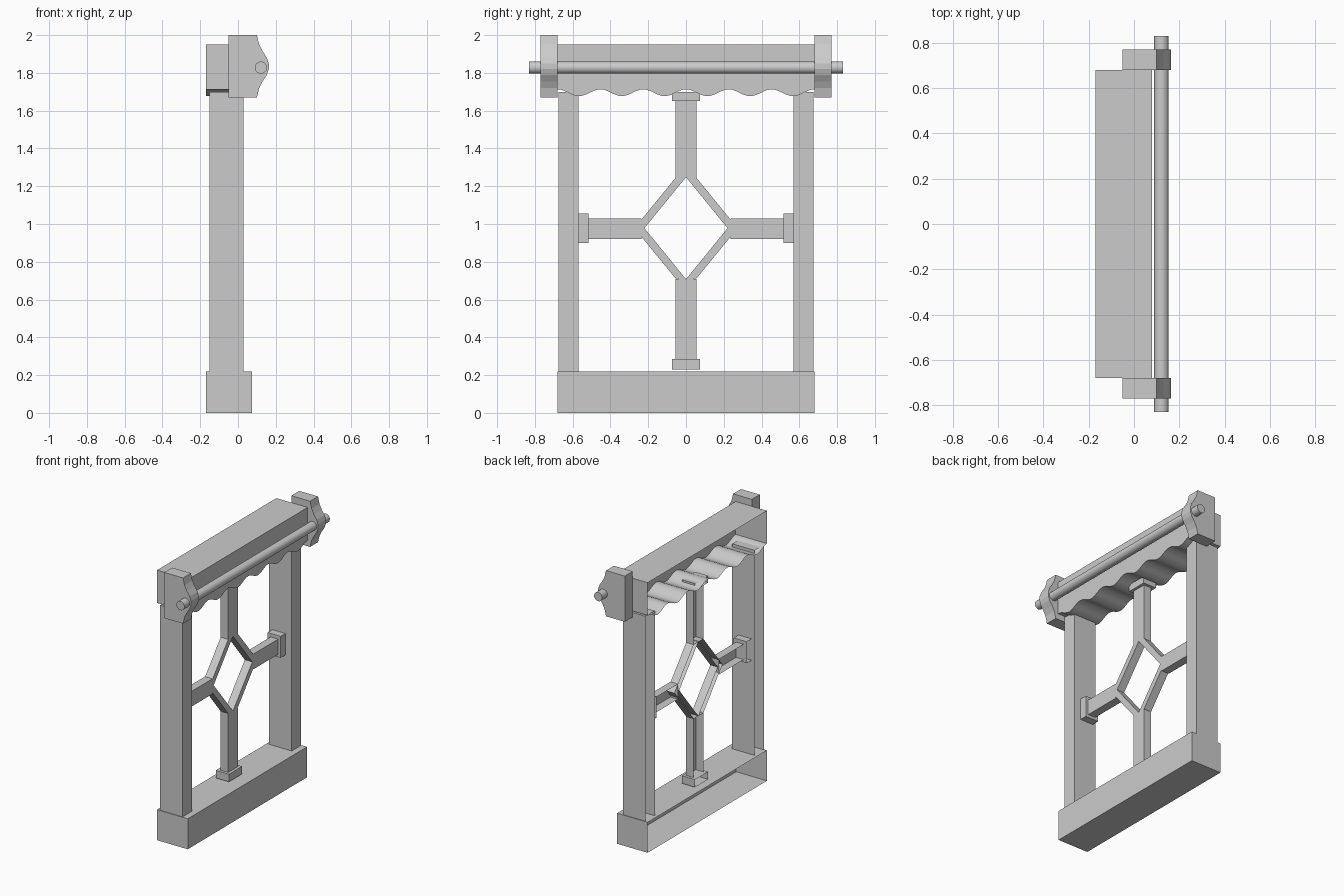
import bpy, bmesh, math

if "Cube" in bpy.data.objects:
    bpy.data.objects.remove(bpy.data.objects["Cube"])


def extrude(name, profiles, lo, hi, axis='X', back=False, skip=(), smooth=False):
    """Extrude profiles along an axis; (y, z) profiles for X, (x, z) for Y.
    Without 'back' the shell stays open on its low side."""
    bm = bmesh.new()
    for pts in profiles:
        n = len(pts)
        walls = [(i, (i + 1) % n) for i in range(n) if i not in skip]

        def place(p, d):
            return (d, p[0], p[1]) if axis == 'X' else (p[0], d, p[1])
        a = [bm.verts.new(place(p, lo)) for p in pts]
        b = [bm.verts.new(place(p, hi)) for p in pts]
        area = sum(pts[i][0] * pts[(i + 1) % n][1] - pts[(i + 1) % n][0] * pts[i][1]
                   for i in range(n))
        faces = [bm.faces.new(b)]
        if back:
            faces.append(bm.faces.new(a[::-1]))
        faces += [bm.faces.new((a[i], a[j], b[j], b[i])) for i, j in walls]
        if (area > 0) != (axis == 'X'):
            bmesh.ops.reverse_faces(bm, faces=faces)
    me = bpy.data.meshes.new(name)
    bm.to_mesh(me)
    bm.free()
    ob = bpy.data.objects.new(name, me)
    bpy.context.collection.objects.link(ob)
    if smooth:
        shade(ob)
    return ob


def shade(ob):
    bpy.ops.object.select_all(action='DESELECT')
    ob.select_set(True)
    bpy.context.view_layer.objects.active = ob
    bpy.ops.object.shade_smooth_by_angle(angle=math.radians(35))


def rect(y0, y1, z0, z1):
    y0, y1 = min(y0, y1), max(y0, y1)
    return [(y0, z0), (y1, z0), (y1, z1), (y0, z1)]


# Sill with an open back
extrude("sill", [rect(-0.68, 0.68, 0, 0.22)], -0.17, 0.075)

# Header with a scalloped underside
N = 72
wave = []
for i in range(N + 1):
    t = i / N
    wave.append((-0.68 + 1.36 * t, 1.695 + 0.018 * math.cos(12 * math.pi * t)))
extrude("header", [wave + [(0.68, 1.95), (-0.68, 1.95)]], -0.17, 0.08, smooth=True)

# Mirrored parts: posts, side bars with collars, curtain rod brackets
bracket = [(-0.05, 1.67), (0.10, 1.67), (0.112, 1.72), (0.13, 1.755), (0.153, 1.79),
           (0.163, 1.82), (0.163, 1.85), (0.153, 1.88), (0.13, 1.915), (0.112, 1.95),
           (0.10, 2.0), (-0.05, 2.0)]
for s, side in ((-1, "left"), (1, "right")):
    extrude("post_" + side, [rect(s * 0.57, s * 0.675, 0.22, 1.70)], -0.15, 0.03)
    extrude("cross_bar_" + side, [rect(s * 0.235, s * 0.52, 0.92, 1.03)], -0.10, -0.04)
    extrude("cross_collar_" + side, [rect(s * 0.515, s * 0.57, 0.90, 1.055)], -0.125, -0.02)
    y0, y1 = sorted((s * 0.68, s * 0.77))
    extrude("rod_bracket_" + side, [bracket], y0, y1, axis='Y', back=True)

# Upright bars with collars
extrude("upright_bar_upper", [rect(-0.055, 0.055, 1.245, 1.66)], -0.10, -0.04)
extrude("upright_bar_lower", [rect(-0.055, 0.055, 0.28, 0.71)], -0.10, -0.04)
extrude("upright_collar_upper", [rect(-0.075, 0.075, 1.65, 1.70)], -0.125, -0.02)
extrude("upright_collar_lower", [rect(-0.075, 0.075, 0.23, 0.285)], -0.125, -0.02)

# Diamond frame from four mirrored limbs
limbs = [[(a * y, 0.978 + b * z) for y, z in
          ((0, 0.27), (0.055, 0.267), (0.273, 0), (0.22, 0))]
         for a in (-1, 1) for b in (-1, 1)]
extrude("diamond_frame", limbs, -0.10, -0.04, skip=(0, 2))

# Curtain rod
bpy.ops.mesh.primitive_cylinder_add(vertices=32, radius=0.032, depth=1.66,
                                    location=(0.121, 0, 1.828),
                                    rotation=(math.pi / 2, 0, 0))
rod = bpy.context.object
rod.name = "curtain_rod"
shade(rod)
